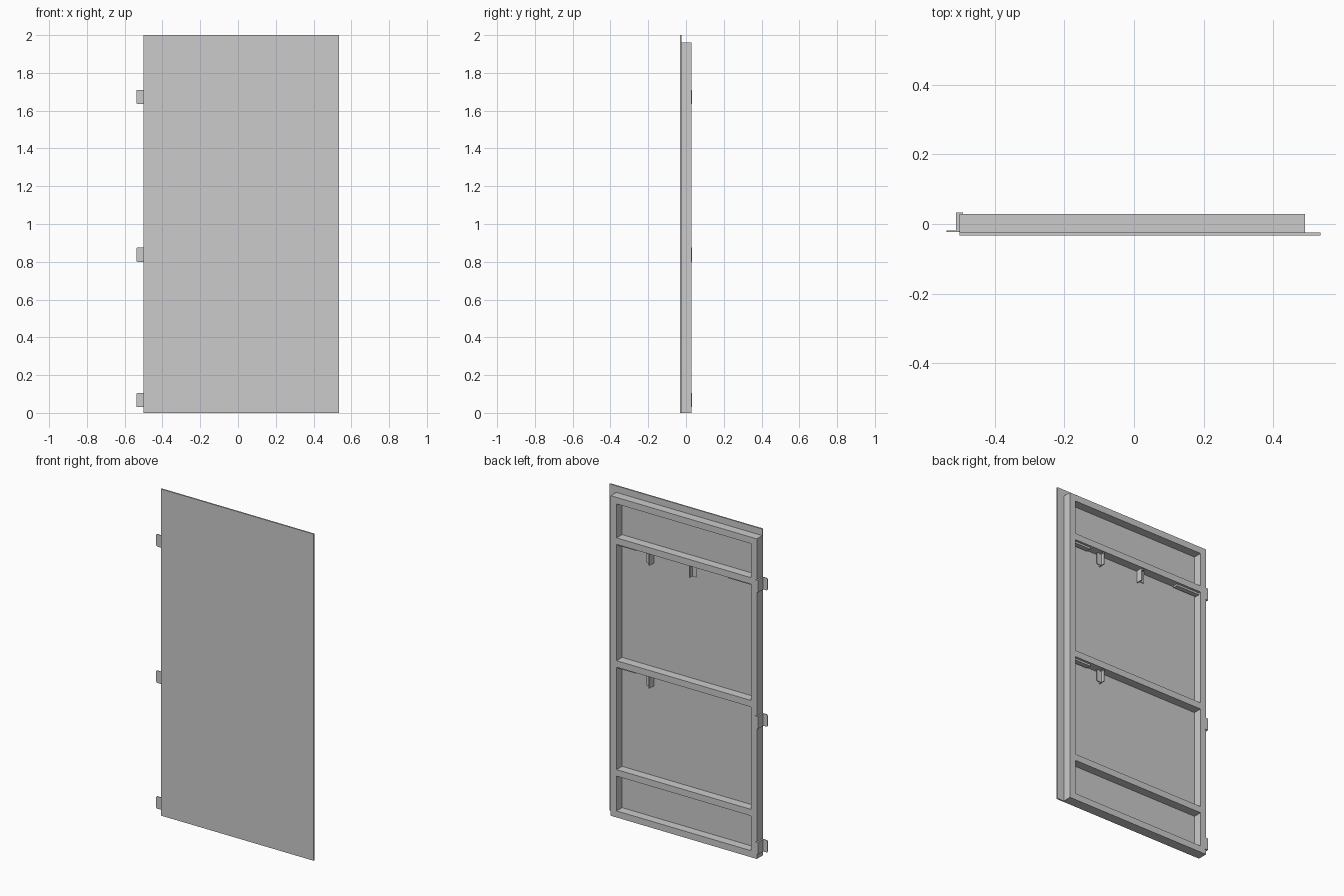
import bpy, bmesh

if "Cube" in bpy.data.objects:
    bpy.data.objects.remove(bpy.data.objects["Cube"])


def box(name, x0, x1, y0, y1, z0, z1, round_axis=None, r=0.006):
    """Box from its extents; edges parallel to round_axis may be chamfered."""
    bm = bmesh.new()
    bmesh.ops.create_cube(bm, size=1)
    for v in bm.verts:
        v.co = ((x0 + x1) / 2 + v.co.x * (x1 - x0),
                (y0 + y1) / 2 + v.co.y * (y1 - y0),
                (z0 + z1) / 2 + v.co.z * (z1 - z0))
    if round_axis is not None:
        edges = [e for e in bm.edges
                 if abs((e.verts[0].co - e.verts[1].co).normalized()[round_axis]) > 0.9]
        bmesh.ops.bevel(bm, geom=edges, offset=r, segments=2, profile=0.5, affect='EDGES')
    me = bpy.data.meshes.new(name)
    bm.to_mesh(me)
    bm.free()
    ob = bpy.data.objects.new(name, me)
    bpy.context.collection.objects.link(ob)
    return ob


FRONT, BACK = -0.024, 0.029   # frame depth
L, R, W = -0.50, 0.49, 0.04   # frame sides and tube width
TOP = 1.96

# door skin, overhanging the frame at top and latch side
box("door_panel", L, 0.535, -0.033, FRONT, 0, 2)

# frame stiles and rails
box("hinge_stile", L, L + W, FRONT, BACK, 0, TOP)
box("latch_stile", R - W, R, FRONT, BACK, 0, TOP)
for i, z in enumerate((0, 0.253, 0.92, 1.672, TOP - W)):
    box(f"rail_{i}", L + W, R - W, FRONT, BACK, z, z + W)

# hinges: outer leaf, web along the stile, lip wrapping the back
for i, z in enumerate((0.03, 0.80, 1.635)):
    h = 0.075
    box(f"hinge_leaf_{i}", -0.538, -0.50, -0.023, -0.019, z, z + h, 1)
    box(f"hinge_web_{i}", -0.51, -0.50, -0.022, 0.033, z, z + h)
    box(f"hinge_lip_{i}", -0.502, -0.49, BACK, 0.033, z, z + h)


def bracket(name, x, z, s):
    """Angle bracket hanging under a rail; s mirrors it along x."""
    def span(a, b):
        return sorted((x + s * a, x + s * b))
    box(name + "_web", *span(-0.003, 0.003), -0.02, 0.022, z - 0.075, z)
    box(name + "_leaf", *span(0, 0.033), -0.004, 0.0, z - 0.075, z, 1)
    box(name + "_top", *span(0, 0.02), -0.02, 0.022, z - 0.005, z)


# latch brackets and bolt strips under the two middle rails
bracket("upper_bracket", 0.235, 1.672, 1)
bracket("middle_bracket", -0.04, 1.672, -1)
bracket("lower_bracket", 0.235, 0.92, 1)
for i, (x0, x1, z) in enumerate(((0.33, R - W, 1.672), (L + W, -0.30, 1.672),
                                 (0.33, R - W, 0.92))):
    box(f"bolt_strip_{i}", x0, x1, -0.015, 0.015, z - 0.012, z)
